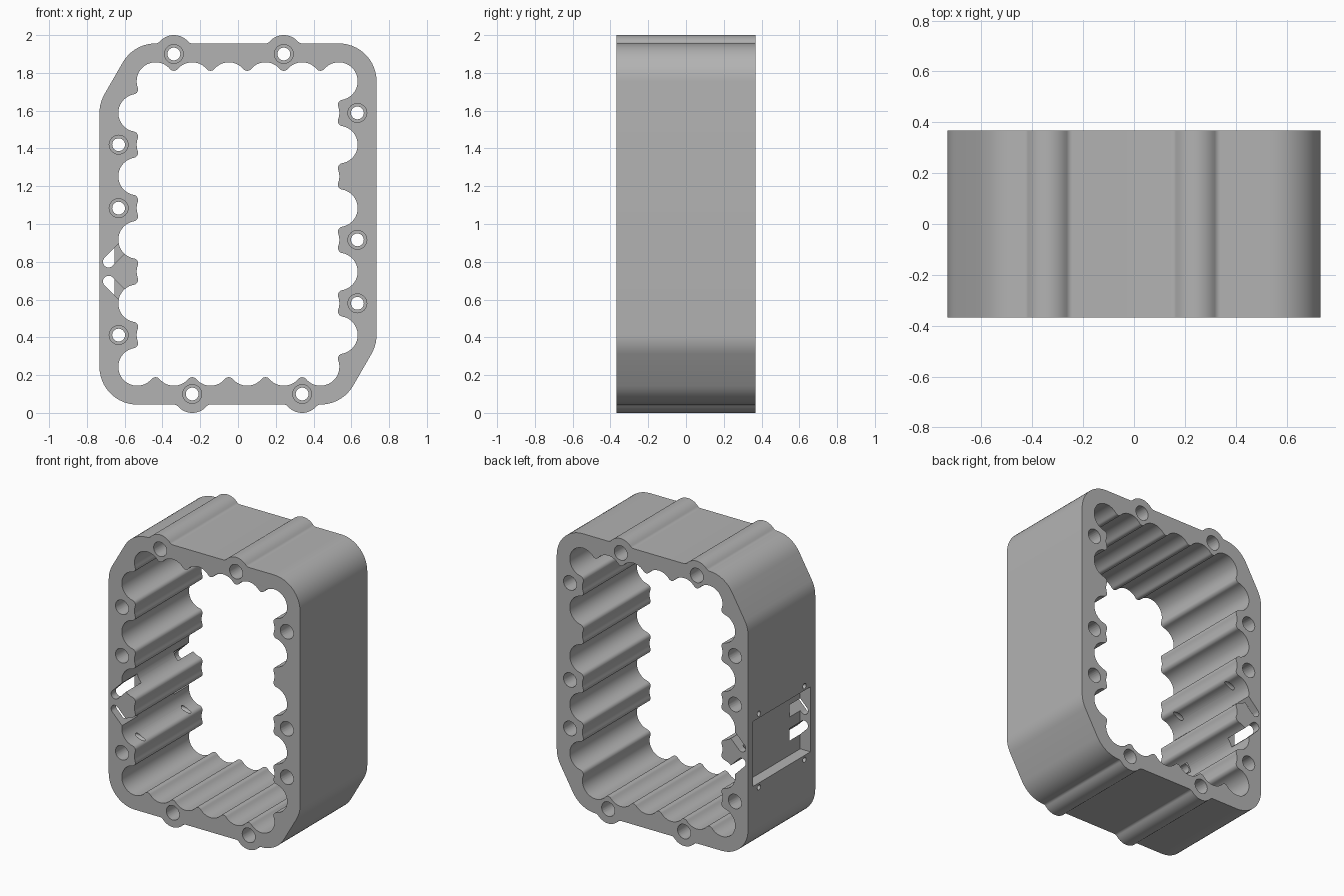
import bpy, bmesh
from math import sin, cos, asin, acos, atan2, pi, radians, sqrt, ceil
from mathutils import Matrix

if "Cube" in bpy.data.objects:
    bpy.data.objects.remove(bpy.data.objects["Cube"])

PITCH, ROW, CELL, WALL = 0.194, 0.168, 0.10, 0.20
HALF = 0.3675           # half depth along y
TIP = 0.027             # rounding of the fingers between cells

grey = bpy.data.materials.new("light grey plastic")
grey.use_nodes = True
grey.diffuse_color = (0.45, 0.45, 0.45, 1)
grey.node_tree.nodes["Principled BSDF"].inputs["Base Color"].default_value = (0.45, 0.45, 0.45, 1)


def arc(cx, cz, r, a, b, step=radians(7)):
    n = max(4, ceil(abs(b - a) / step))
    return [(cx + r * cos(a + (b - a) * i / n), cz + r * sin(a + (b - a) * i / n)) for i in range(n + 1)]


def clean(points):
    out = []
    for p in points:
        if not out or abs(p[0] - out[-1][0]) + abs(p[1] - out[-1][1]) > 0.002:
            out.append(p)
    if abs(out[0][0] - out[-1][0]) + abs(out[0][1] - out[-1][1]) < 0.002:
        out.pop()
    return out


def turned(points):
    """Half turn about the middle of the frame."""
    return [(-x, 2 - z) for x, z in points]


def prism(name, loops, y0, y1):
    """Extrude closed x-z loops (inner loops become holes) from y0 to y1."""
    curve = bpy.data.curves.new(name, 'CURVE')
    curve.dimensions, curve.fill_mode = '2D', 'BOTH'
    curve.extrude = (y1 - y0) / 2
    for loop in loops:
        pts = clean(loop)
        spline = curve.splines.new('POLY')
        spline.points.add(len(pts) - 1)
        for sp, (x, z) in zip(spline.points, pts):
            sp.co = (x, z, 0, 1)
        spline.use_cyclic_u = True
    temp = bpy.data.objects.new(name + "_outline", curve)
    bpy.context.collection.objects.link(temp)
    deps = bpy.context.evaluated_depsgraph_get()
    mesh = bpy.data.meshes.new_from_object(temp.evaluated_get(deps))
    bpy.data.objects.remove(temp)
    bm = bmesh.new()
    bm.from_mesh(mesh)
    bmesh.ops.transform(bm, verts=bm.verts,
                        matrix=Matrix.Translation((0, (y0 + y1) / 2, 0)) @ Matrix.Rotation(pi / 2, 4, 'X'))
    return finish(name, bm, mesh)


def finish(name, bm, mesh):
    bmesh.ops.remove_doubles(bm, verts=bm.verts, dist=0.0002)
    bmesh.ops.recalc_face_normals(bm, faces=bm.faces)
    bm.to_mesh(mesh)
    bm.free()
    mesh.materials.clear()
    mesh.materials.append(grey)
    obj = bpy.data.objects.new(name, mesh)
    bpy.context.collection.objects.link(obj)
    return obj


def cut(body, cutter):
    mod = body.modifiers.new("cut", 'BOOLEAN')
    mod.operation, mod.solver, mod.object = 'DIFFERENCE', 'EXACT', cutter
    bpy.context.view_layer.objects.active = body
    bpy.ops.object.modifier_apply(modifier=mod.name)
    bpy.data.objects.remove(cutter)


# Staggered grid of round cells: the outermost ones shape the opening
def cell(i, j):
    return ((i - 2.75 + 0.5 * (j % 2)) * PITCH, 1 + (j - 4.5) * ROW)


ring = ([cell(i, 0) for i in range(6)] + [cell(5, j) for j in range(1, 10)]
        + [cell(i, 9) for i in range(4, -1, -1)] + [cell(0, j) for j in range(8, 0, -1)])
opening = []
for k, (x, z) in enumerate(ring):
    px, pz = ring[k - 1]
    nx, nz = ring[(k + 1) % len(ring)]
    dist = sqrt((nx - x) ** 2 + (nz - z) ** 2)
    lean = acos(dist / 2 / (CELL + TIP))
    start = atan2(pz - z, px - x) + lean
    heading = atan2(nz - z, nx - x)
    end = heading - lean
    opening += arc(x, z, CELL, start, start + (end - start) % (2 * pi))
    fx, fz = x + (CELL + TIP) * cos(end), z + (CELL + TIP) * sin(end)
    opening += arc(fx, fz, TIP, end + pi, heading + lean, radians(14))


# Outer wall: half of it, then the same half turned round
def boss(cx):
    cz, fillet = 1.9, 0.03
    top = cell(0, 9)[1] + WALL
    reach = 0.1 + fillet
    lift = top + fillet - cz
    a, dx = asin(lift / reach), sqrt(reach ** 2 - lift ** 2)
    return (arc(cx + dx, cz + lift, fillet, 1.5 * pi, pi + a) + arc(cx, cz, 0.1, a, pi - a)
            + arc(cx - dx, cz + lift, fillet, 2 * pi - a, 1.5 * pi))


boss_x = (1.25 * PITCH, -1.75 * PITCH)
half = (arc(*cell(5, 9), WALL, 0, pi / 2) + boss(boss_x[0]) + boss(boss_x[1])
        + arc(*cell(0, 9), WALL, pi / 2, radians(150)) + arc(*cell(0, 8), WALL, radians(150), pi))
outline = half + turned(half)

# Bolt holes
bolts = [(x, 1.9) for x in boss_x] + [(-0.632, cell(0, j)[1]) for j in (1, 5, 7)]
bolts += turned(bolts)
holes = [arc(x, z, 0.034, 0, 2 * pi, radians(15)) for x, z in bolts]
frame = prism("cell_frame", [outline, opening] + holes, -HALF, HALF)

# Counterbores at both ends of the bolt holes
bores = [arc(x, z, 0.05, 0, 2 * pi, radians(15)) for x, z in bolts]
for s in (-1, 1):
    lo, hi = sorted((s * (HALF - 0.15), s * (HALF + 0.05)))
    cut(frame, prism("counterbore", bores, lo, hi))

# Shallow rectangular recess in the -x wall
MID = cell(0, 3)[1]
box = [(-0.8, MID - 0.225), (-0.655, MID - 0.225), (-0.655, MID + 0.225), (-0.8, MID + 0.225)]
cut(frame, prism("recess_cutter", [box], -0.315, 0.315))

# Slanted wire slots from the recess into the opening, at both ends
up = arc(-0.685, MID + 0.052, 0.03, radians(135), radians(315)) + [(-0.534, MID + 0.161), (-0.576, MID + 0.203)]
down = [(x, 2 * MID - z) for x, z in up]
for s in (-1, 1):
    lo, hi = sorted((s * 0.2, s * (HALF + 0.05)))
    cut(frame, prism("slot_cutter", [up, down], lo, hi))

# Small screw holes round the recess
for y in (-0.25, 0.25):
    for z in (MID - 0.255, MID + 0.255):
        bm = bmesh.new()
        bmesh.ops.create_cone(bm, cap_ends=True, segments=20, radius1=0.018, radius2=0.018, depth=0.28,
                              matrix=Matrix.Translation((-0.64, y, z)) @ Matrix.Rotation(pi / 2, 4, 'Y'))
        cut(frame, finish("screw_cutter", bm, bpy.data.meshes.new("screw_cutter")))

# Smooth walls with crisp rims
for o in bpy.context.selected_objects:
    o.select_set(False)
frame.select_set(True)
bpy.context.view_layer.objects.active = frame
bpy.ops.object.shade_smooth_by_angle(angle=radians(30))
